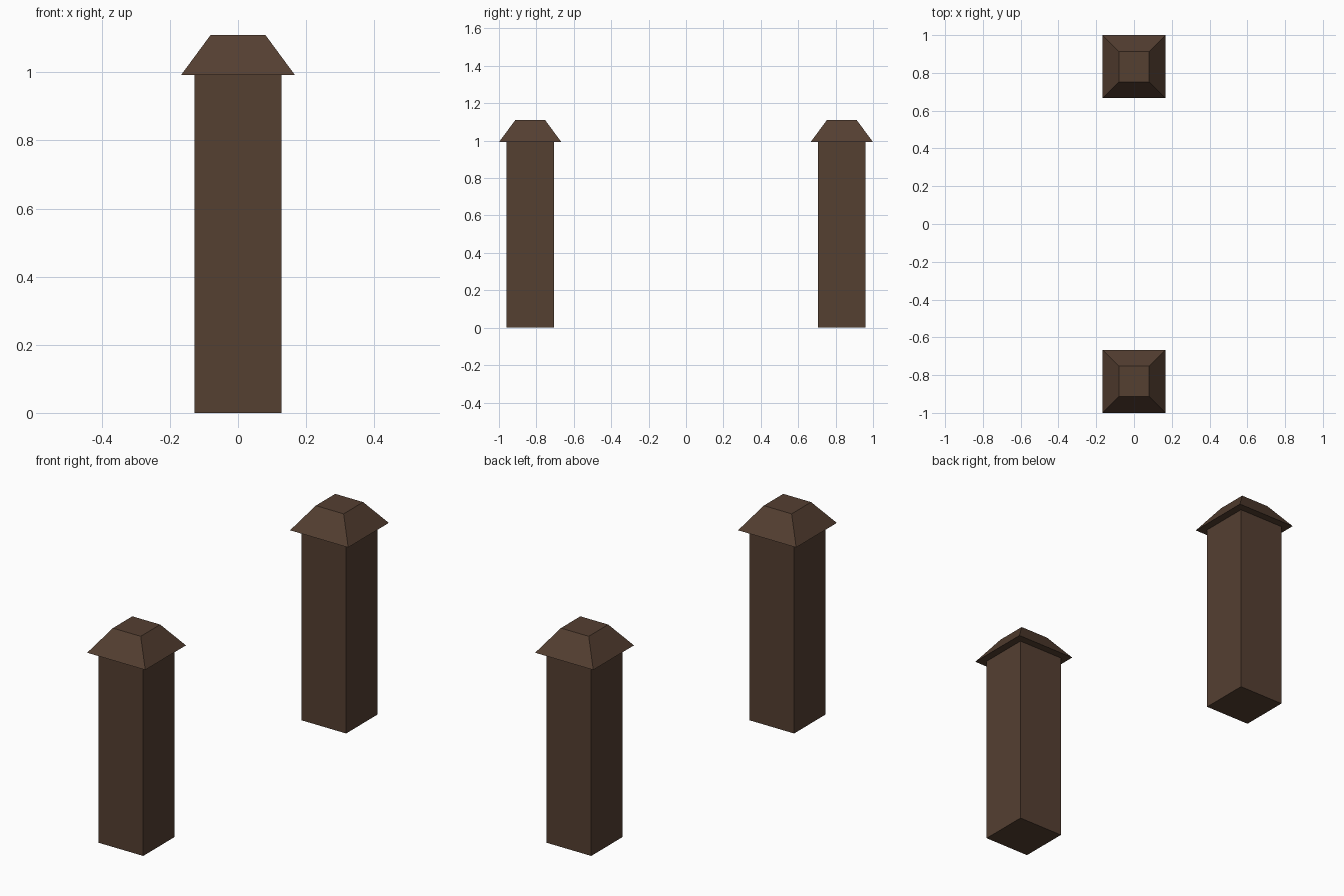
import bpy
import bmesh

if "Cube" in bpy.data.objects:
    bpy.data.objects.remove(bpy.data.objects["Cube"])

brown = bpy.data.materials.new("dark brown")
brown.diffuse_color = (0.090, 0.050, 0.031, 1)
brown.use_nodes = True
brown.node_tree.nodes["Principled BSDF"].inputs["Base Color"].default_value = brown.diffuse_color


def square_frustum(name, y, z0, z1, half0, half1):
    """Closed square block whose half-width goes from half0 to half1."""
    bm = bmesh.new()
    bmesh.ops.create_cube(bm, size=2)
    for v in bm.verts:
        top = v.co.z > 0
        half = half1 if top else half0
        v.co = (v.co.x * half, y + v.co.y * half, z1 if top else z0)
    mesh = bpy.data.meshes.new(name)
    bm.to_mesh(mesh)
    bm.free()
    mesh.materials.append(brown)
    obj = bpy.data.objects.new(name, mesh)
    bpy.context.collection.objects.link(obj)
    return obj


# Two matching gate posts, each a square shaft under a sloping cap
for side, y in (("front", -0.833), ("back", 0.833)):
    square_frustum(side + "_post_shaft", y, 0.0, 0.992, 0.128, 0.128)
    square_frustum(side + "_post_cap", y, 0.992, 1.11, 0.167, 0.08)
